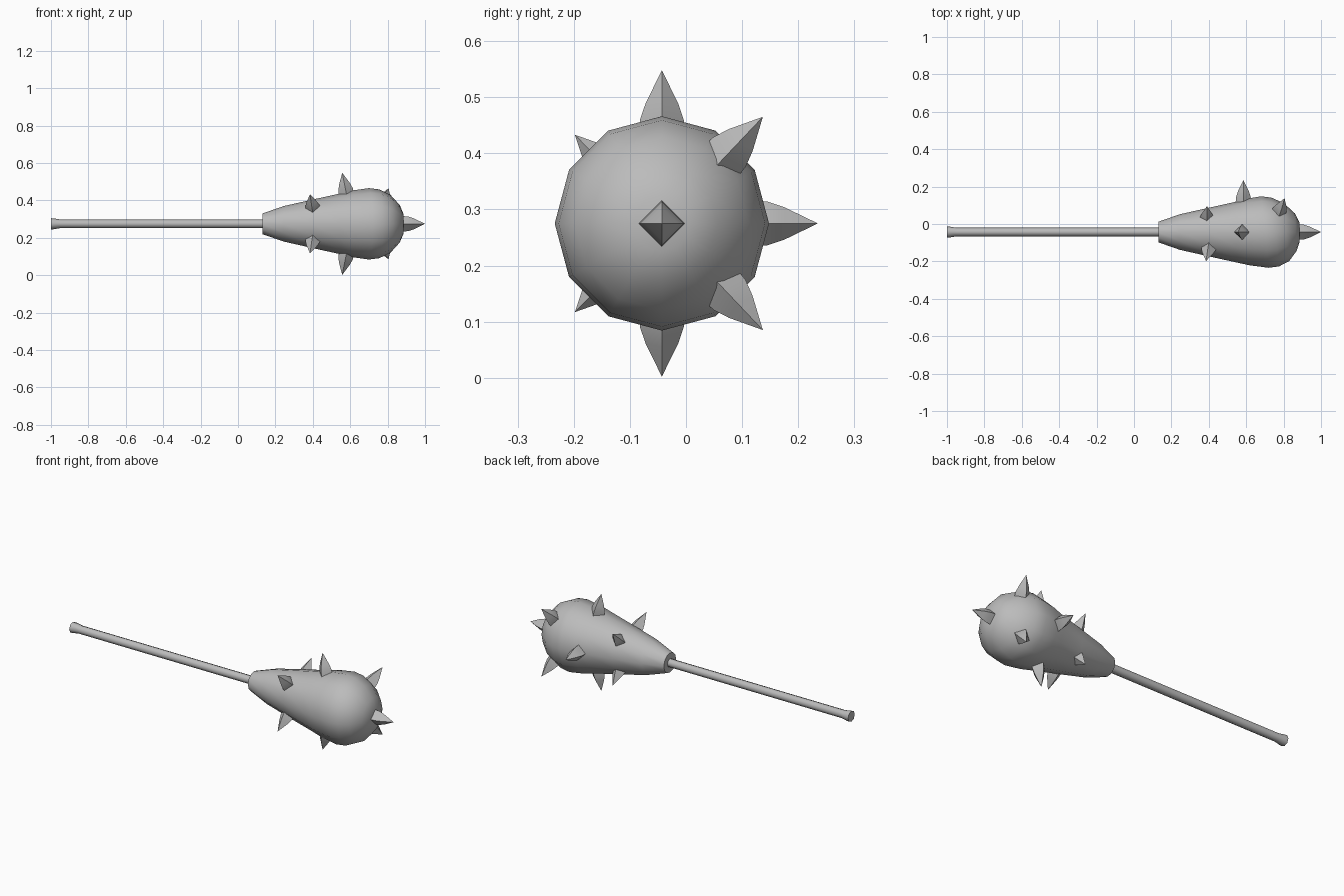
import bpy, bmesh, math
from mathutils import Vector

if "Cube" in bpy.data.objects:
    bpy.data.objects.remove(bpy.data.objects["Cube"], do_unlink=True)

grey = bpy.data.materials.new("plain_grey")
grey.use_nodes = True
grey.diffuse_color = (0.5, 0.5, 0.5, 1)
grey.node_tree.nodes["Principled BSDF"].inputs["Base Color"].default_value = (0.5, 0.5, 0.5, 1)

AY, AZ = -0.043, 0.275  # long axis of the club


def lathe(name, profile, sides, origin, direction, angle):
    """Rings of (distance, radius, tilt) along a direction; radius 0 is a point."""
    d = Vector(direction).normalized()
    ref = Vector((1, 0, 0)) if abs(d.x) < 0.9 else Vector((0, 1, 0))
    u = (ref - d * ref.dot(d)).normalized()
    v = d.cross(u)
    bm = bmesh.new()
    rings = []
    for dist, r, tilt in profile:
        centre = Vector(origin) + d * dist
        if r == 0:
            rings.append([bm.verts.new(centre)])
            continue
        ring = []
        for i in range(sides):
            a = 2 * math.pi * i / sides
            ring.append(bm.verts.new(centre + (u * math.cos(a) + v * math.sin(a)) * r
                                     - d * tilt * math.cos(a)))
        rings.append(ring)
    for a, b in zip(rings, rings[1:]):
        for i in range(sides):
            j = (i + 1) % sides
            if len(b) == 1:
                bm.faces.new((a[i], a[j], b[0]))
            else:
                bm.faces.new((a[i], a[j], b[j], b[i]))
    for end in (rings[0], rings[-1]):
        if len(end) > 1:
            bm.faces.new(end)
    bmesh.ops.recalc_face_normals(bm, faces=bm.faces)
    mesh = bpy.data.meshes.new(name)
    bm.to_mesh(mesh)
    bm.free()
    mesh.materials.append(grey)
    ob = bpy.data.objects.new(name, mesh)
    bpy.context.collection.objects.link(ob)
    bpy.ops.object.select_all(action='DESELECT')
    ob.select_set(True)
    bpy.context.view_layer.objects.active = ob
    bpy.ops.object.shade_smooth_by_angle(angle=math.radians(angle))
    return ob


# Handle with a flared butt
lathe("handle", [(-1.0, 0.03, 0), (-0.985, 0.029, 0), (-0.95, 0.023, 0), (0.16, 0.023, 0)],
      8, (0, AY, AZ), (1, 0, 0), 50)

# Swollen club head, slightly lopsided at its widest
lathe("club_head", [(0.13, 0.055, 0), (0.245, 0.095, 0), (0.40, 0.13, 0), (0.55, 0.163, 0),
                    (0.61, 0.178, 0.01), (0.70, 0.191, 0.02), (0.755, 0.184, 0.02),
                    (0.815, 0.155, 0.015), (0.865, 0.1, 0.005), (0.886, 0.05, 0)],
      12, (0, AY, AZ), (1, 0, 0), 50)


def spike(name, tip, lean):
    """Four-sided bulging spike; lean is its forward slope along the club."""
    tip = Vector(tip)
    out = Vector((0, tip.y - AY, tip.z - AZ))
    d = out.normalized() + Vector((lean, 0, 0)) if out.length > 0.01 else Vector((1, 0, 0))
    lathe(name, [(-0.125, 0.042, 0), (-0.09, 0.039, 0), (-0.06, 0.029, 0), (0, 0, 0)],
          4, tip, d, 70)


spike("end_spike", (1.0, AY, AZ), 0)
spike("back_spike", (0.585, 0.235, AZ), 0)
for s, side in ((1, "upper"), (-1, "lower")):
    spike(side + "_middle_spike", (0.557, AY, AZ + s * 0.273), -0.2)
    spike(side + "_outer_spike", (0.805, 0.137, AZ + s * 0.19), 0.3)
    spike(side + "_front_inner_spike", (0.385, -0.198, AZ + s * 0.158), -0.15)
    spike(side + "_back_inner_spike", (0.39, 0.095, AZ + s * 0.145), 0)
